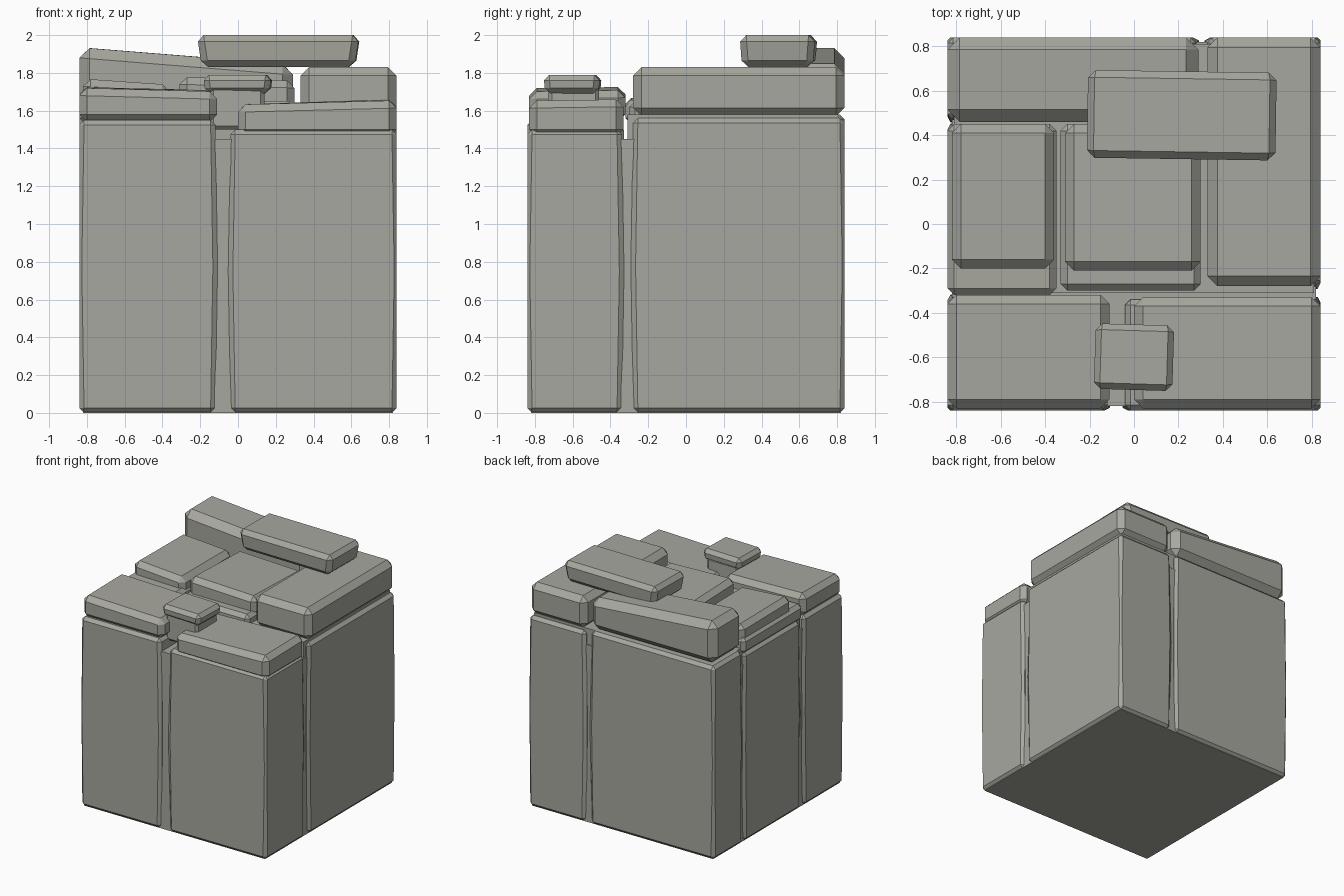
import bpy, bmesh, random
from mathutils import Matrix, Vector

random.seed(4)
if "Cube" in bpy.data.objects:
    bpy.data.objects.remove(bpy.data.objects["Cube"])

stone = bpy.data.materials.new("warm_grey_stone")
stone.use_nodes = True
colour = (0.39, 0.39, 0.35, 1)
stone.diffuse_color = colour
stone.node_tree.nodes["Principled BSDF"].inputs["Base Color"].default_value = colour
LIMIT = 0.84


def block(name, xs, ys, zs, bevel=0.03, drop_x=0, drop_y=0, base=1, bulge=0, chip=0, turn=0):
    """Chamfered stone; drop_x / drop_y slope the top, base tapers the foot."""
    bm = bmesh.new()
    bmesh.ops.create_cube(bm, size=1)
    centre = Vector((sum(xs) / 2, sum(ys) / 2, sum(zs) / 2))
    size = Vector((xs[1] - xs[0], ys[1] - ys[0], zs[1] - zs[0]))
    for v in bm.verts:
        top = v.co.z > 0
        fx, fy = v.co.x + 0.5, v.co.y + 0.5
        v.co = Vector(a * b for a, b in zip(v.co, size))
        if top:
            v.co.z -= drop_x * fx + drop_y * fy + random.uniform(0, chip)
        else:
            v.co.x *= base
            v.co.y *= base
    if bevel:
        bmesh.ops.bevel(bm, geom=bm.edges[:], offset=bevel, segments=1,
                        affect='EDGES', clamp_overlap=True)
    # Swollen middle of the tall stones
    if bulge:
        cut = bmesh.ops.bisect_plane(bm, geom=bm.verts[:] + bm.edges[:] + bm.faces[:],
                                     plane_co=(0, 0, 0), plane_no=(0, 0, 1))
        for v in cut["geom_cut"]:
            if isinstance(v, bmesh.types.BMVert):
                v.co.x += bulge if v.co.x > 0 else -bulge
                v.co.y += bulge if v.co.y > 0 else -bulge
    bm.transform(Matrix.Translation(centre) @ Matrix.Rotation(turn, 4, 'Z'))
    for v in bm.verts:
        v.co.x = max(-LIMIT, min(LIMIT, v.co.x))
        v.co.y = max(-LIMIT, min(LIMIT, v.co.y))
    bmesh.ops.recalc_face_normals(bm, faces=bm.faces[:])
    mesh = bpy.data.meshes.new(name)
    bm.to_mesh(mesh)
    bm.free()
    mesh.materials.append(stone)
    obj = bpy.data.objects.new(name, mesh)
    bpy.context.collection.objects.link(obj)
    return obj


# Recessed core that shows in the cracks
block("core", (-0.82, 0.82), (-0.82, 0.82), (0, 1.45), 0)
block("core_top", (-0.81, 0.81), (-0.31, 0.81), (1.4, 1.58), 0)

# Tall wall stones
walls = {
    "front_right": ((-0.84, -0.12), (-0.84, -0.33), 1.55),
    "front_left": ((-0.04, 0.84), (-0.84, -0.34), 1.50),
    "left_side": ((0.33, 0.84), (-0.28, 0.84), 1.56),
    "back": ((-0.84, 0.28), (0.47, 0.84), 1.58),
    "right_side": ((-0.84, -0.36), (-0.28, 0.44), 1.54),
}
for name, (xs, ys, top) in walls.items():
    block(name + "_wall", xs, ys, (0, top), 0.025, bulge=0.012)

# Cap stones along the walls
block("front_right_cap", (-0.84, -0.11), (-0.83, -0.32), (1.54, 1.73), 0.04, drop_x=0.02, chip=0.02)
block("front_left_cap", (0.0, 0.84), (-0.83, -0.33), (1.46, 1.66), 0.04, drop_x=-0.01, chip=0.03)
block("left_side_cap", (0.33, 0.84), (-0.28, 0.84), (1.57, 1.83), 0.045)
block("back_cap", (-0.84, 0.29), (0.46, 0.84), (1.59, 1.94), 0.055, drop_x=0.09, chip=0.01)
block("right_side_ledge", (-0.84, -0.35), (-0.32, 0.45), (1.53, 1.67), 0.03, chip=0.02)
block("right_side_cap", (-0.82, -0.36), (-0.20, 0.45), (1.6, 1.77), 0.04, drop_x=0.03, chip=0.01)

# Paving in the middle of the top
block("centre_ledge", (-0.33, 0.30), (-0.30, 0.45), (1.5, 1.65), 0.03)
block("centre_slab", (-0.31, 0.30), (-0.21, 0.45), (1.6, 1.78), 0.04, drop_x=0.02, drop_y=0.02)

# Loose stones on top
block("small_stone_foot", (-0.15, 0.14), (-0.73, -0.46), (1.5, 1.73), 0.02)
block("small_stone", (-0.18, 0.18), (-0.75, -0.45), (1.69, 1.79), 0.03, base=0.94, turn=-0.03)
block("top_plank", (-0.215, 0.645), (0.29, 0.69), (1.83, 2.0), 0.035, base=0.94, turn=-0.015)
